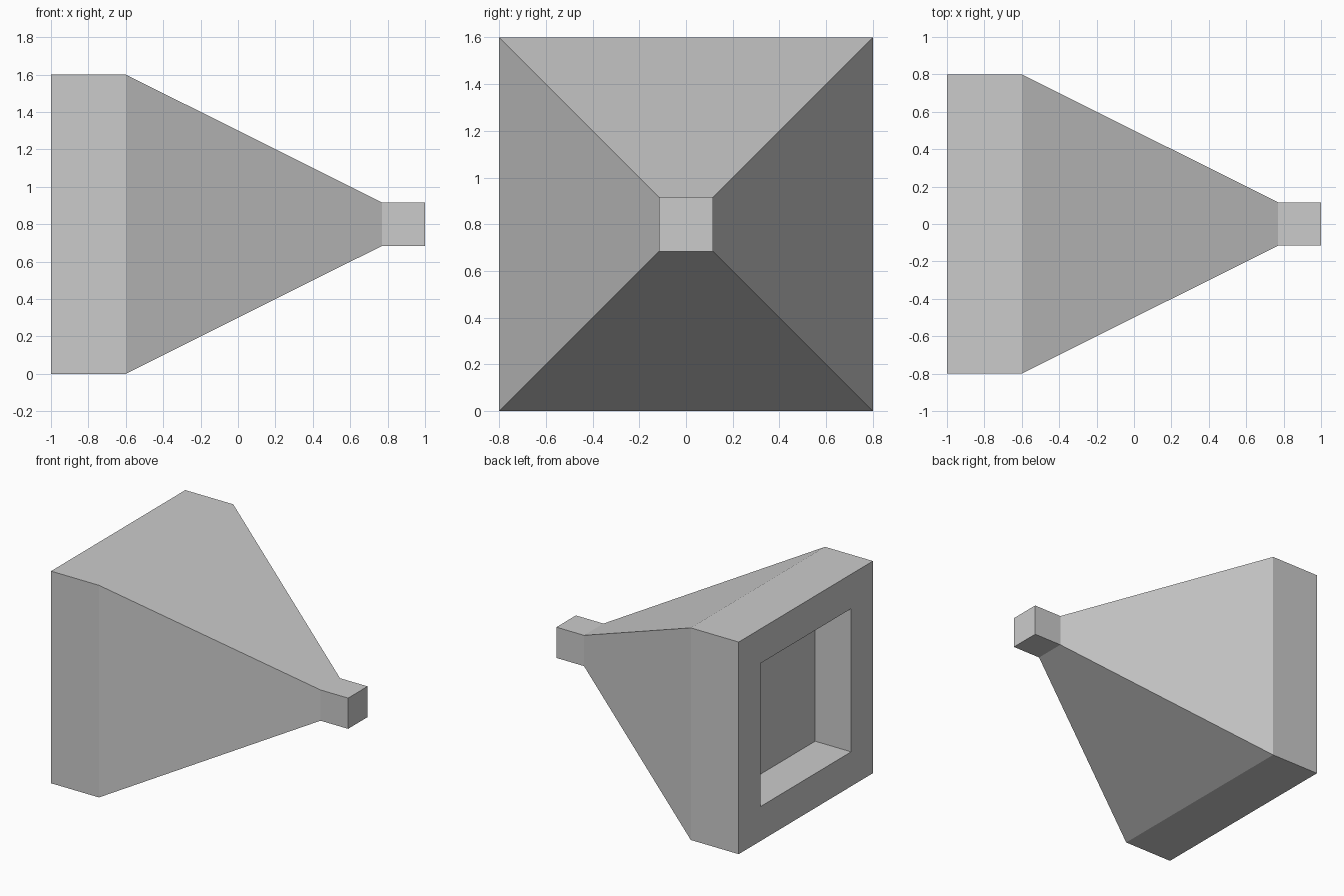
import bpy
import bmesh

cube = bpy.data.objects.get("Cube")
if cube:
    bpy.data.objects.remove(cube, do_unlink=True)

# Single flat grey
grey = bpy.data.materials.new("light_grey")
grey.use_nodes = True
colour = (0.6, 0.6, 0.6, 1.0)
grey.diffuse_color = colour
grey.node_tree.nodes["Principled BSDF"].inputs["Base Color"].default_value = colour

CENTRE_Z = 0.8


def square_ring(bm, x, half):
    """Four vertices of a square section across the x axis."""
    corners = ((-1, -1), (1, -1), (1, 1), (-1, 1))
    return [bm.verts.new((x, sy * half, CENTRE_Z + sz * half)) for sy, sz in corners]


# Sections (x, half width): recess floor, recess rim, outer block, taper, nozzle tip
sections = [(-0.7, 0.54), (-1.0, 0.54), (-1.0, 0.8), (-0.6, 0.8),
            (0.77, 0.116), (1.0, 0.116)]

bm = bmesh.new()
rings = [square_ring(bm, x, half) for x, half in sections]
for a, b in zip(rings, rings[1:]):
    for i in range(4):
        j = (i + 1) % 4
        bm.faces.new((a[i], a[j], b[j], b[i]))

# Close the recess floor and the nozzle tip
bm.faces.new(rings[0])
bm.faces.new(rings[-1])
bmesh.ops.recalc_face_normals(bm, faces=bm.faces)

mesh = bpy.data.meshes.new("tapered_funnel")
bm.to_mesh(mesh)
bm.free()
mesh.materials.append(grey)
funnel = bpy.data.objects.new("tapered_funnel", mesh)
bpy.context.collection.objects.link(funnel)
